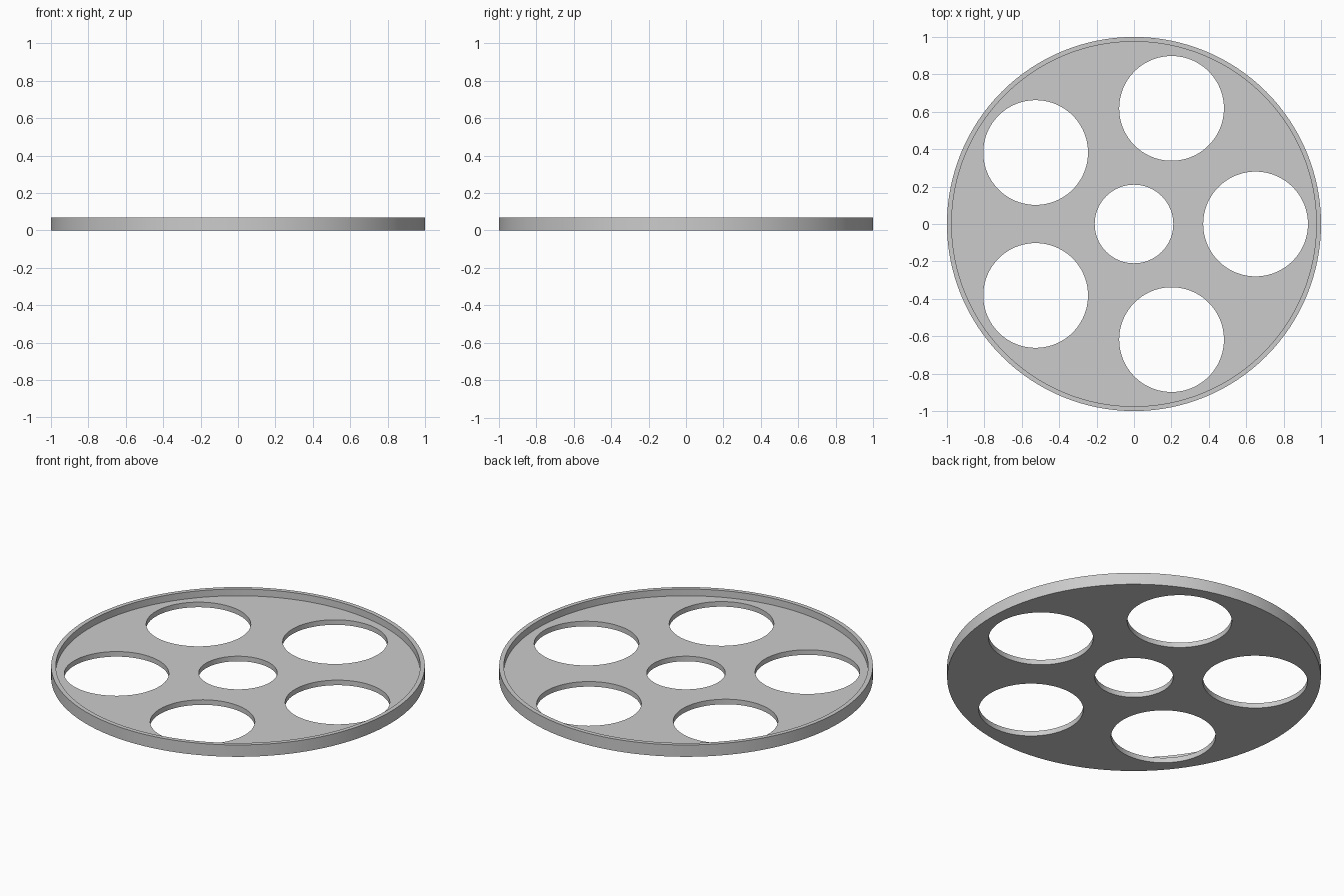
import bpy
import bmesh
from math import cos, sin, tau

HEIGHT = 0.07
FLOOR = 0.03
RIM_INNER = 0.975
HOLE_COUNT = 5
SEGMENTS = 128

if "Cube" in bpy.data.objects:
    bpy.data.objects.remove(bpy.data.objects["Cube"], do_unlink=True)

# Plain grey material
grey = bpy.data.materials.new("grey")
grey.use_nodes = True
colour = (0.6, 0.6, 0.6, 1)
grey.diffuse_color = colour
grey.node_tree.nodes["Principled BSDF"].inputs["Base Color"].default_value = colour


def make_object(name, bm):
    mesh = bpy.data.meshes.new(name)
    bm.to_mesh(mesh)
    bm.free()
    mesh.materials.append(grey)
    obj = bpy.data.objects.new(name, mesh)
    bpy.context.collection.objects.link(obj)
    return obj


def ring(bm, radius, z):
    angles = [tau * i / SEGMENTS for i in range(SEGMENTS)]
    return [bm.verts.new((radius * cos(a), radius * sin(a), z)) for a in angles]


# Shallow tray: solid floor with a thin raised rim
bm = bmesh.new()
profile = [(1, 0), (1, HEIGHT), (RIM_INNER, HEIGHT), (RIM_INNER, FLOOR)]
rings = [ring(bm, r, z) for r, z in profile]
for low, high in zip(rings, rings[1:]):
    for i in range(SEGMENTS):
        j = (i + 1) % SEGMENTS
        bm.faces.new((low[i], low[j], high[j], high[i]))
bm.faces.new(rings[0][::-1])
bm.faces.new(rings[-1])
bmesh.ops.recalc_face_normals(bm, faces=bm.faces)
tray = make_object("holed_tray", bm)

# Cutters: one centre hole and a circle of larger holes
holes = [(0, 0, 0.21)]
for i in range(HOLE_COUNT):
    a = tau * i / HOLE_COUNT
    holes.append((0.65 * cos(a), 0.65 * sin(a), 0.28))
bm = bmesh.new()
for x, y, radius in holes:
    made = bmesh.ops.create_cone(bm, cap_ends=True, segments=96,
                                 radius1=radius, radius2=radius, depth=0.5)
    bmesh.ops.translate(bm, verts=made["verts"], vec=(x, y, 0))
cutter = make_object("hole_cutter", bm)
cutter.hide_render = True

# Cut the holes, then discard the cutter
bpy.ops.object.select_all(action="DESELECT")
bpy.context.view_layer.objects.active = tray
tray.select_set(True)
cut = tray.modifiers.new("holes", "BOOLEAN")
cut.operation = "DIFFERENCE"
cut.solver = "EXACT"
cut.object = cutter
bpy.ops.object.modifier_apply(modifier=cut.name)
bpy.data.objects.remove(cutter, do_unlink=True)

# Smooth round walls with crisp edges
bpy.ops.object.shade_smooth_by_angle(angle=0.5)
